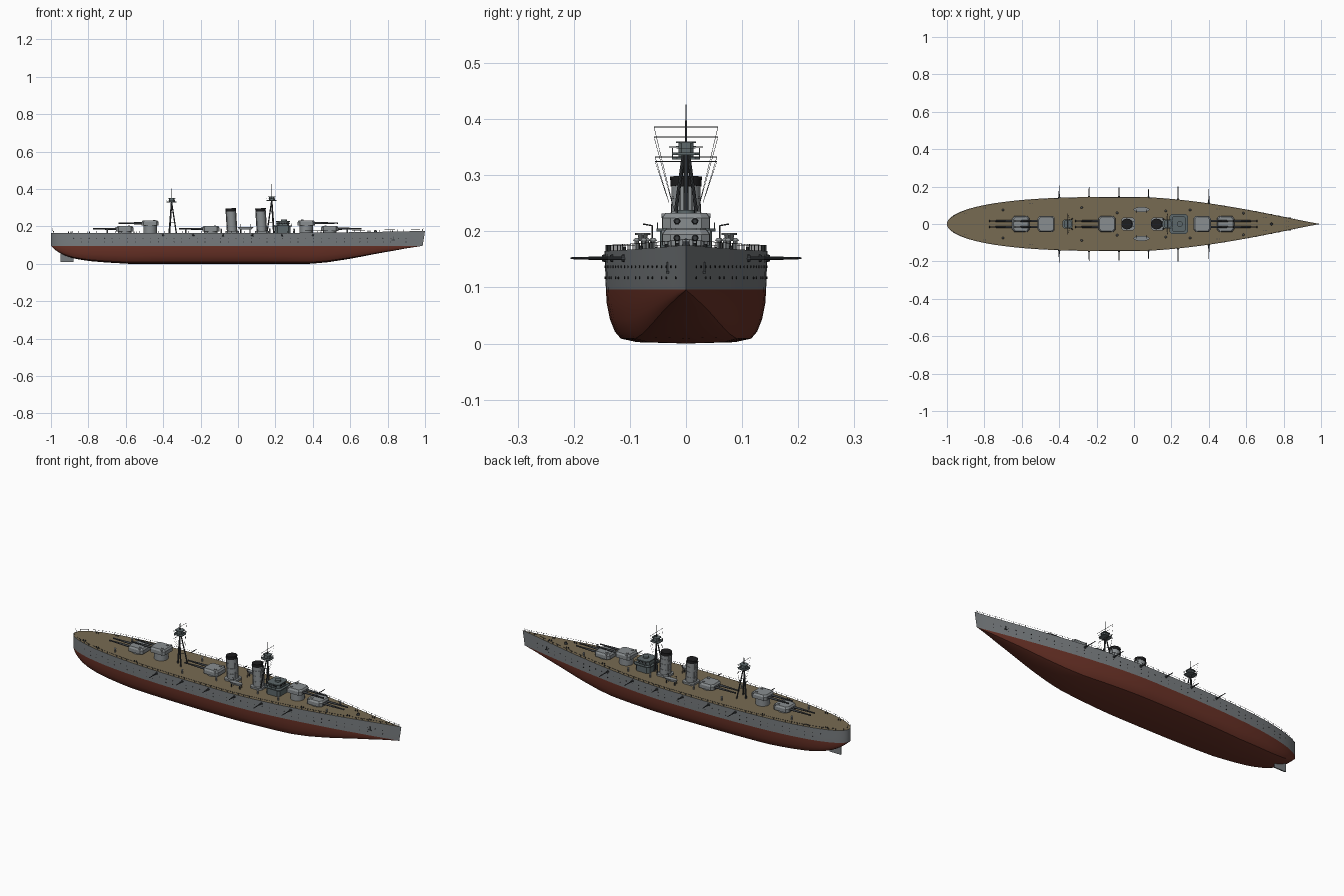
import bpy, bmesh, math
from mathutils import Vector, Matrix

if "Cube" in bpy.data.objects:
    bpy.data.objects.remove(bpy.data.objects["Cube"])


def material(name, rgb):
    m = bpy.data.materials.new(name)
    m.diffuse_color = (*rgb, 1)
    m.use_nodes = True
    m.node_tree.nodes["Principled BSDF"].inputs["Base Color"].default_value = m.diffuse_color
    return m


HULL = material("hull_grey", (0.19, 0.205, 0.215))
RED = material("bottom_red", (0.145, 0.032, 0.02))
TAN = material("deck_tan", (0.185, 0.145, 0.085))
LIGHT = material("turret_grey", (0.25, 0.27, 0.28))
DARK = material("fitting_dark_grey", (0.045, 0.05, 0.055))
BRIDGE = material("bridge_blue_grey", (0.11, 0.14, 0.145))
BLACK = material("soot_black", (0.012, 0.012, 0.013))


# ---------- helpers ----------
def finish(bm, name, mats, angle=35):
    bmesh.ops.recalc_face_normals(bm, faces=bm.faces)
    me = bpy.data.meshes.new(name)
    bm.to_mesh(me)
    bm.free()
    ob = bpy.data.objects.new(name, me)
    bpy.context.collection.objects.link(ob)
    for m in mats if isinstance(mats, list) else [mats]:
        me.materials.append(m)
    bpy.context.view_layer.objects.active = ob
    ob.select_set(True)
    bpy.ops.object.shade_smooth_by_angle(angle=math.radians(angle))
    ob.select_set(False)
    return ob


def tube(bm, a, b, r1, r2=None, n=8):
    a, b = Vector(a), Vector(b)
    d = b - a
    mat = Matrix.Translation((a + b) / 2) @ d.to_track_quat('Z', 'Y').to_matrix().to_4x4()
    bmesh.ops.create_cone(bm, cap_ends=True, segments=n, radius1=r1,
                          radius2=r1 if r2 is None else r2, depth=d.length, matrix=mat)


def box(bm, c, s):
    bmesh.ops.create_cube(bm, size=1, matrix=Matrix.Translation(c) @ Matrix.Diagonal((*s, 1)))


def prism(bm, cx, cy, half, z0, z1, top=1.0, d=1):
    """Prism from a half outline (y > 0), mirrored in y; d flips it along x."""
    pts = half + [(x, -y) for x, y in reversed(half)]
    lo = [bm.verts.new((cx + d * x, cy + y, z0)) for x, y in pts]
    hi = [bm.verts.new((cx + d * x * top, cy + y * top, z1)) for x, y in pts]
    bm.faces.new(lo)
    bm.faces.new(hi)
    for i in range(len(pts)):
        j = (i + 1) % len(pts)
        bm.faces.new((lo[i], lo[j], hi[j], hi[i]))


def octagon(hx, hy, c):
    return [(hx, hy - c), (hx - c, hy), (-hx + c, hy), (-hx, hy - c)]


def beam(x):
    x = max(-1, min(1, x))
    return 0.145 * ((1 - (-x) ** 3) ** 0.5 if x < 0 else (1 - x ** 1.7) ** 1.15)


def deck_z(x):
    return 0.165 + 0.011 * max(0, x) ** 2


KEEL = [(-1, .096), (-.97, .068), (-.93, .046), (-.88, .029), (-.8, .015), (-.7, .007), (-.58, 0),
        (.38, 0), (.47, .007), (.6, .027), (.75, .056), (.9, .082), (1, .096)]


def keel_z(x):
    for (x0, z0), (x1, z1) in zip(KEEL, KEEL[1:]):
        if x <= x1:
            return z0 + (z1 - z0) * (x - x0) / (x1 - x0)
    return .096


# ---------- hull: lofted sections, coloured by height ----------
WATER = 0.096
bm = bmesh.new()
rings = []
N = 56
for i in range(N + 1):
    x = -math.cos(math.pi * i / N)
    w, k, dz = beam(x), keel_z(x), deck_z(x)
    half = [(1, dz), (.993, (dz + WATER) / 2), (.985, WATER)]
    half += [(f, k + (WATER - k) * t) for f, t in
             ((.975, .75), (.935, .45), (.875, .22), (.8, .09), (.6, .025), (0, 0))]
    section = half + [(-f, z) for f, z in reversed(half[:-1])]
    rake = 0.013 * max(0, (x - .85) / .15)
    rings.append([bm.verts.new((x - rake * min(1, max(0, (dz - z) / (dz - WATER))), f * w, z))
                  for f, z in section])
for a, b in zip(rings, rings[1:]):
    for j in range(len(a)):
        n = (j + 1) % len(a)
        bm.faces.new((a[j], a[n], b[n], b[j]))
bmesh.ops.remove_doubles(bm, verts=bm.verts, dist=1e-5)
bmesh.ops.recalc_face_normals(bm, faces=bm.faces)
for f in bm.faces:
    c = f.calc_center_median()
    f.material_index = 1 if c.z < WATER - 1e-4 else 2 if f.normal.z > .9 else 0
finish(bm, "hull", [HULL, RED, TAN])

# ---------- rudder ----------
bm = bmesh.new()
box(bm, (-.915, 0, .042), (.07, .006, .064))
finish(bm, "rudder", HULL)

# ---------- railing and portholes ----------
rail, ports = bmesh.new(), bmesh.new()
for s in (-1, 1):
    last = None
    for i in range(61):
        x = -.985 + 1.97 * i / 60
        p = Vector((x, s * (beam(x) - .002), deck_z(x)))
        top = p + Vector((0, 0, .01))
        box(rail, p + Vector((0, 0, .005)), (.0014, .0014, .01))
        if last:
            tube(rail, last, top, .0005, n=4)
        last = top
    for i in range(44):
        x = -.88 + 1.78 * i / 43
        slope = (beam(x + .01) - beam(x - .01)) / .02
        n = Vector((-slope, s, 0)).normalized() * .0015
        for z in ((.137, .117) if i % 3 else (.137,)):
            p = Vector((x - .006 * max(0, (x - .85) / .15), s * beam(x) * .99, z))
            tube(ports, p - n, p + n, .0022, n=8)
finish(rail, "deck_railing", DARK)
finish(ports, "portholes", BLACK)

# ---------- casemate guns along both sides ----------
bm = bmesh.new()
for x, tip in ((-.4, .206), (-.24, .197), (-.08, .196), (.077, .188), (.235, .2), (.4, .188)):
    for s in (-1, 1):
        y = beam(x) * .99
        tube(bm, (x, s * (y - .01), .152), (x, s * (y + .006), .152), .008, .006, 10)
        tube(bm, (x, s * y, .152), (x, s * (y + .03), .152), .0035, .0028)
        tube(bm, (x, s * (y + .03), .152), (x, s * tip, .152), .0025, .0017)
finish(bm, "casemate_guns", DARK)

# ---------- main turrets ----------
HOUSE = [(.046, .028), (.035, .042), (-.034, .043), (-.046, .032)]
for name, x, d, base in (("turret_aft_low", -.605, -1, .174), ("turret_aft_high", -.47, -1, .204),
                         ("turret_middle", -.145, -1, .174), ("turret_fore_high", .365, 1, .205),
                         ("turret_fore_low", .49, 1, .175)):
    bm = bmesh.new()
    tube(bm, (x, 0, .16), (x, 0, base), .036, n=28)
    prism(bm, x, 0, HOUSE, base, base + .019, 1, d)
    prism(bm, x, 0, HOUSE, base + .019, base + .028, .86, d)
    for s in (-1, 1):
        box(bm, (x - d * .022, s * .022, base + .0285), (.012, .008, .005))
    box(bm, (x - d * .03, 0, base + .024), (.008, .088, .006))
    finish(bm, name, LIGHT, 30)
    bm = bmesh.new()
    for s in (-.016, .016):
        z = base + .013
        tube(bm, (x + d * .04, s, z), (x + d * .105, s, z), .0062, .005, 12)
        tube(bm, (x + d * .105, s, z), (x + d * .165, s, z), .0046, .0034, 12)
        tube(bm, (x + d * .165, s, z), (x + d * .17, s, z), .0042, n=12)
    finish(bm, name + "_guns", DARK)

# ---------- bridge ----------
bm = bmesh.new()
BX = .24
prism(bm, BX, 0, octagon(.042, .046, .012), .16, .2)
prism(bm, BX, 0, octagon(.05, .053, .012), .2, .205)
prism(bm, BX, 0, octagon(.034, .038, .012), .205, .224)
prism(bm, BX, 0, octagon(.038, .044, .012), .224, .229)
tube(bm, (BX + .005, 0, .229), (BX + .005, 0, .238), .016, n=16)
for s in (-1, 1):
    for x in (-.048, -.024, 0, .024, .048):
        box(bm, (BX + x, s * (.051 if abs(x) < .04 else .04), .21), (.0015, .0015, .012))
    box(bm, (BX, s * .051, .215), (.076, .0015, .0015))
    box(bm, (BX + s * .048, 0, .215), (.0015, .08, .0015))
finish(bm, "bridge", BRIDGE)
bm = bmesh.new()
for i in range(-2, 3):
    box(bm, (BX + .034, i * .01, .217), (.002, .007, .006))
    for s in (-1, 1):
        box(bm, (BX + i * .009, s * .038, .217), (.006, .002, .006))
finish(bm, "bridge_windows", BLACK)

# ---------- funnels ----------
for name, x in (("aft_funnel", -.031), ("fore_funnel", .128)):
    def at(z):
        return (x - .008 * (z - .165) / .13, 0, z)
    bm = bmesh.new()
    prism(bm, x, 0, octagon(.036, .036, .012), .16, .175)
    tube(bm, at(.17), at(.281), .0265, .0262, 28)
    for z in (.2, .23, .258):
        tube(bm, at(z), at(z + .003), .0278, n=28)
    for sx, sy in ((1, .5), (1, -.5), (-1, .5), (-1, -.5)):
        o = Vector((sx * .026, sy * .024, 0))
        tube(bm, Vector(at(.165)) + o, Vector(at(.285)) + o, .0022, n=6)
    finish(bm, name, LIGHT)
    bm = bmesh.new()
    tube(bm, at(.28), at(.294), .0275, n=28)
    tube(bm, at(.292), at(.297), .0285, n=28)
    finish(bm, name + "_cap", BLACK)

# ---------- tripod masts with spotting tops ----------
for name, x, d, z, peak in (("fore_mast", .18, 1, .34, .426), ("aft_mast", -.355, -1, .332, .408)):
    bm = bmesh.new()
    tube(bm, (x + d * .012, 0, .165), (x, 0, z), .005, .004)
    for s in (-1, 1):
        tube(bm, (x - d * .025, s * .028, .165), (x, s * .004, z), .0035, .003)
        for k in (.33, .66):
            tube(bm, (x - d * .025 * (1 - k), s * (.028 - .024 * k), .165 + (z - .165) * k),
                 (x + d * .012 * (1 - k), 0, .165 + (z - .165) * k), .0012, n=5)
    tube(bm, (x, 0, z), (x, 0, peak), .0024, .0008, 6)
    for zz, w in ((peak - .04, .057), (peak - .058, .03), (z - .008, .055)):
        tube(bm, (x, -w, zz), (x, w, zz), .0009, n=5)
    for s in (-1, 1):
        tube(bm, (x, s * .057, peak - .04), (x - d * .01, s * .022, .24), .0004, n=4)
        tube(bm, (x, s * .055, z - .008), (x - d * .01, s * .03, .25), .0004, n=4)
    finish(bm, name, DARK)
    bm = bmesh.new()
    prism(bm, x, 0, octagon(.027, .025, .009), z - .004, z)
    prism(bm, x, 0, octagon(.015, .013, .005), z, z + .02)
    prism(bm, x, 0, octagon(.02, .018, .006), z + .017, z + .02)
    for s in (-1, 1):
        box(bm, (x, s * .024, z + .008), (.034, .001, .0015))
        box(bm, (x + s * .026, 0, z + .008), (.001, .034, .0015))
        for t in (-1, 1):
            box(bm, (x + t * .017, s * .024, z + .004), (.0012, .0012, .009))
    finish(bm, name + "_spotting_top", BRIDGE)

# ---------- boats on cradles ----------
boats, davits = bmesh.new(), bmesh.new()
for s in (-1, 1):
    y = s * .077
    outline = [(.042 * math.cos(t), .014 * math.sin(t)) for t in
               (math.pi * (i + .5) / 12 for i in range(12))]
    prism(boats, .04, y, [(px * .75, py * .5) for px, py in outline], .183, .195, 1.33)
    prism(boats, .04, y, outline, .193, .197)
    for x in (.015, .065):
        tube(davits, (x, y, .163), (x, y, .186), .003)
        tube(davits, (x, y - s * .017, .165), (x, y - s * .017, .21), .0012, n=6)
        tube(davits, (x, y - s * .017, .21), (x, y, .213), .0012, n=6)
finish(boats, "ship_boats", LIGHT)
finish(davits, "boat_davits", DARK)

# ---------- deck fittings: vents, bollards, capstan, flagstaffs, anchors ----------
vents, small = bmesh.new(), bmesh.new()
for x, y in ((-.7, .075), (-.28, .088), (.585, .058), (-.09, .06), (.17, .07), (.3, .075)):
    for s in (-1, 1):
        tube(vents, (x, s * y, .163), (x, s * y, .183), .004)
        tube(vents, (x, s * y, .183), (x, s * y, .188), .0065, .003, 10)
for x, y in ((-.9, .055), (-.8, .085), (-.55, .11), (.45, .08), (.7, .035), (.82, .015)):
    for s in (-1, 1):
        for o in (-.006, .006):
            tube(small, (x + o, s * y, .163), (x + o, s * y, deck_z(x) + .007), .0025)
tube(small, (.735, 0, .165), (.735, 0, .182), .008, .006, 12)
tube(small, (-.985, 0, .165), (-.995, 0, .19), .001, n=5)
tube(small, (.985, 0, .17), (.99, 0, .188), .001, n=5)
for s in (-1, 1):
    y = beam(.83)
    box(small, (.83, s * y, .135), (.004, .005, .02))
    box(small, (.83, s * y, .127), (.018, .007, .004))
    tube(small, (.425, s * (beam(.425) * .9 - .008), .04), (.425, s * beam(.425) * .9, .04), .007, n=12)
finish(vents, "deck_vents", LIGHT)
finish(small, "deck_fittings", DARK)
